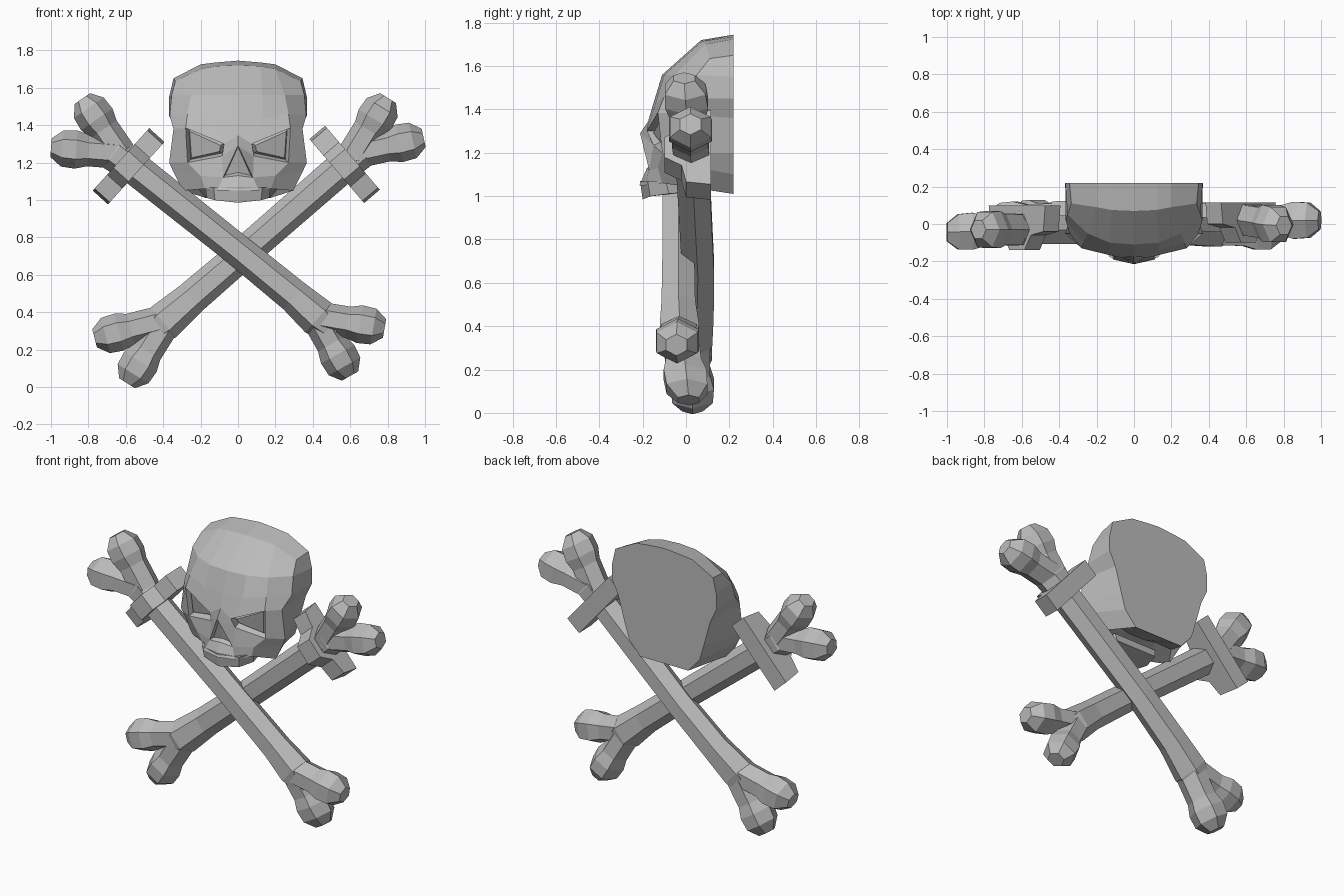
import bpy, bmesh, math
from mathutils import Vector

if "Cube" in bpy.data.objects:
    bpy.data.objects.remove(bpy.data.objects["Cube"])

bone_grey = bpy.data.materials.new("bone_grey")
bone_grey.diffuse_color = (0.5, 0.5, 0.5, 1)
bone_grey.use_nodes = True
bone_grey.node_tree.nodes["Principled BSDF"].inputs["Base Color"].default_value = bone_grey.diffuse_color


def finish(name, bm):
    bmesh.ops.recalc_face_normals(bm, faces=bm.faces)
    me = bpy.data.meshes.new(name)
    bm.to_mesh(me)
    bm.free()
    me.materials.append(bone_grey)
    ob = bpy.data.objects.new(name, me)
    bpy.context.collection.objects.link(ob)
    return ob


def loft(bm, path, sides=6, flat=1.0):
    """Faceted tube along (x, y, z, radius) points, rings square to the xz direction."""
    pts = [Vector(p[:3]) for p in path]
    rings = []
    for i, p in enumerate(pts):
        t = pts[min(i + 1, len(pts) - 1)] - pts[max(i - 1, 0)]
        u = Vector((-t.z, 0, t.x)).normalized()
        r = path[i][3]
        rings.append([bm.verts.new(p + u * r * math.cos(a) + Vector((0, r * flat * math.sin(a), 0)))
                      for a in (math.tau * k / sides for k in range(sides))])
    for a, b in zip(rings, rings[1:]):
        for k in range(sides):
            bm.faces.new((a[k], a[(k + 1) % sides], b[(k + 1) % sides], b[k]))
    bm.faces.new(rings[0])
    bm.faces.new(rings[-1])


def knob(bm, joint, centre, r=0.102):
    """Neck growing out of the shaft end into a rounded knuckle."""
    j, c = Vector(joint), Vector(centre)
    d = (c - j).normalized()
    steps = [(j, 0.084), (c - d * 0.1, 0.084), (c - d * 0.035, r), (c + d * 0.04, r * 0.95), (c + d * 0.1, 0.05)]
    loft(bm, [(*p, s) for p, s in steps], 6, 1.12)


def bone(name, shaft, ends):
    bm = bmesh.new()
    loft(bm, shaft, 6, 1.0)
    for joint, knuckles in ends:
        for k in knuckles:
            knob(bm, joint, k)
    return finish(name, bm)


def guard(name, centre, direction, front, back):
    """Cross bar with a flat back and a raised collar around the shaft."""
    d = Vector((direction[0], 0, direction[1])).normalized()
    u = Vector((-d.z, 0, d.x))
    c = Vector((centre[0], 0, centre[1]))
    prof = [(-.225, back), (-.21, front + .1), (-.11, front + .08), (-.06, front),
            (.06, front), (.11, front + .08), (.21, front + .1), (.225, back)]
    bm = bmesh.new()
    rows = [[bm.verts.new(c + u * s + d * w + Vector((0, y, 0))) for s, y in prof] for w in (-.055, .055)]
    n = len(prof)
    for k in range(n):
        bm.faces.new((rows[0][k], rows[0][(k + 1) % n], rows[1][(k + 1) % n], rows[1][k]))
    for r in rows:
        bm.faces.new(r)
    return finish(name, bm)


# Crossed bones
bone("front_bone",
     [(-.74, -.035, 1.315, .055), (-.66, -.03, 1.25, .098), (-.54, -.03, 1.16, .088), (0, -.035, .73, .085),
      (.3, -.035, .485, .09), (.43, -.03, .37, .105), (.52, -.03, .29, .07)],
     [((-.63, -.03, 1.25), [(-.775, -.03, 1.46), (-.9, -.04, 1.272)]),
      ((.42, -.03, .375), [(.685, -.04, .33), (.55, 0, .145)])])
bone("rear_bone",
     [(.72, .02, 1.325, .055), (.65, .02, 1.26, .098), (.54, .03, 1.16, .088), (0, .055, .69, .085),
      (-.25, .05, .475, .09), (-.4, .03, .345, .105), (-.49, .03, .27, .07)],
     [((.62, .02, 1.25), [(.75, 0, 1.46), (.895, .02, 1.31)]),
      ((-.38, .03, .36), [(-.67, .02, .285), (-.54, .03, .105)])])

# Cross guards
guard("left_guard", (-.585, 1.18), (.74, -.67), -.14, .10)
guard("right_guard", (.57, 1.19), (-.76, -.65), -.10, .115)

# Skull: half grid, centre line to back edge, top to bottom
cranium = [
    [(0, .22, 1.745), (.12, .22, 1.735), (.2, .22, 1.725), (.345, .22, 1.65), (.345, .22, 1.65)],
    [(0, .07, 1.72), (.12, .075, 1.715), (.2, .09, 1.7), (.335, .11, 1.635), (.345, .22, 1.65)],
    [(0, -.11, 1.56), (.13, -.1, 1.56), (.25, -.05, 1.56), (.355, .05, 1.56), (.368, .22, 1.55)],
    [(0, -.15, 1.43), (.13, -.14, 1.43), (.27, -.1, 1.46), (.365, .02, 1.45), (.368, .22, 1.45)]]
face = [
    [(0, -.175, 1.345), (.075, -.18, 1.3), (.28, -.13, 1.385), (.345, -.05, 1.38), (.325, .22, 1.36)],
    [(0, -.212, 1.29), (.085, -.15, 1.235), (.27, -.11, 1.2), (.368, -.05, 1.2), (.28, .22, 1.2)],
    [(0, -.18, 1.13), (.08, -.17, 1.12), (.2, -.13, 1.13), (.345, -.04, 1.15), (.25, .22, 1.1)],
    [(0, -.215, 1.05), (.11, -.19, 1.05), (.175, -.11, 1.06), (.295, -.04, 1.05), (.17, .22, 1.01)],
    [(0, .02, 1.1), (.06, .02, 1.1), (.13, .04, 1.1), (.23, .06, 1.08), (.17, .22, 1.01)],
    [(0, .22, 1.01), (.06, .22, 1.01), (.12, .22, 1.01), (.17, .22, 1.01), (.17, .22, 1.01)]]
rows = cranium + face
bm = bmesh.new()
eyes, nose = [], []
for s in (1, -1):
    grid = [[bm.verts.new((s * x, y, z)) for x, y, z in row] for row in rows]
    for i in range(len(rows) - 1):
        for k in range(4):
            a, b, c, d = grid[i][k], grid[i][k + 1], grid[i + 1][k + 1], grid[i + 1][k]
            if (i, k) == (5, 0):
                # Nose cell is split so the hollow is a triangle
                bm.faces.new((a, b, c))
                nose.append(bm.faces.new((a, c, d)))
                continue
            f = bm.faces.new((a, b, c, d))
            if (i, k) == (4, 1):
                eyes.append(f)
bmesh.ops.remove_doubles(bm, verts=bm.verts, dist=0.0005)
# Flat back closes the open rim
bmesh.ops.holes_fill(bm, edges=[e for e in bm.edges if e.is_boundary], sides=0)
bmesh.ops.recalc_face_normals(bm, faces=bm.faces)
# Sunken eye sockets with a raised inner panel, and nose hollow
bmesh.ops.inset_individual(bm, faces=eyes, thickness=.012, depth=-.04)
bmesh.ops.inset_individual(bm, faces=eyes, thickness=.016, depth=.018)
bmesh.ops.inset_region(bm, faces=nose, thickness=.012, depth=-.025)
finish("skull", bm)

# Upper teeth
half = [(.0, -.2), (.13, -.165), (.175, -.08), (.15, .02)]
outline = half + [(-x, y) for x, y in reversed(half[1:])]
bm = bmesh.new()
low = [bm.verts.new((x * .95, y, .985 + abs(x) * .08 + (y + .2) * .1)) for x, y in outline]
high = [bm.verts.new((x, y - .012, 1.07)) for x, y in outline]
for k in range(len(outline)):
    j = (k + 1) % len(outline)
    bm.faces.new((low[k], low[j], high[j], high[k]))
bm.faces.new(low)
bm.faces.new(high)
finish("upper_teeth", bm)
